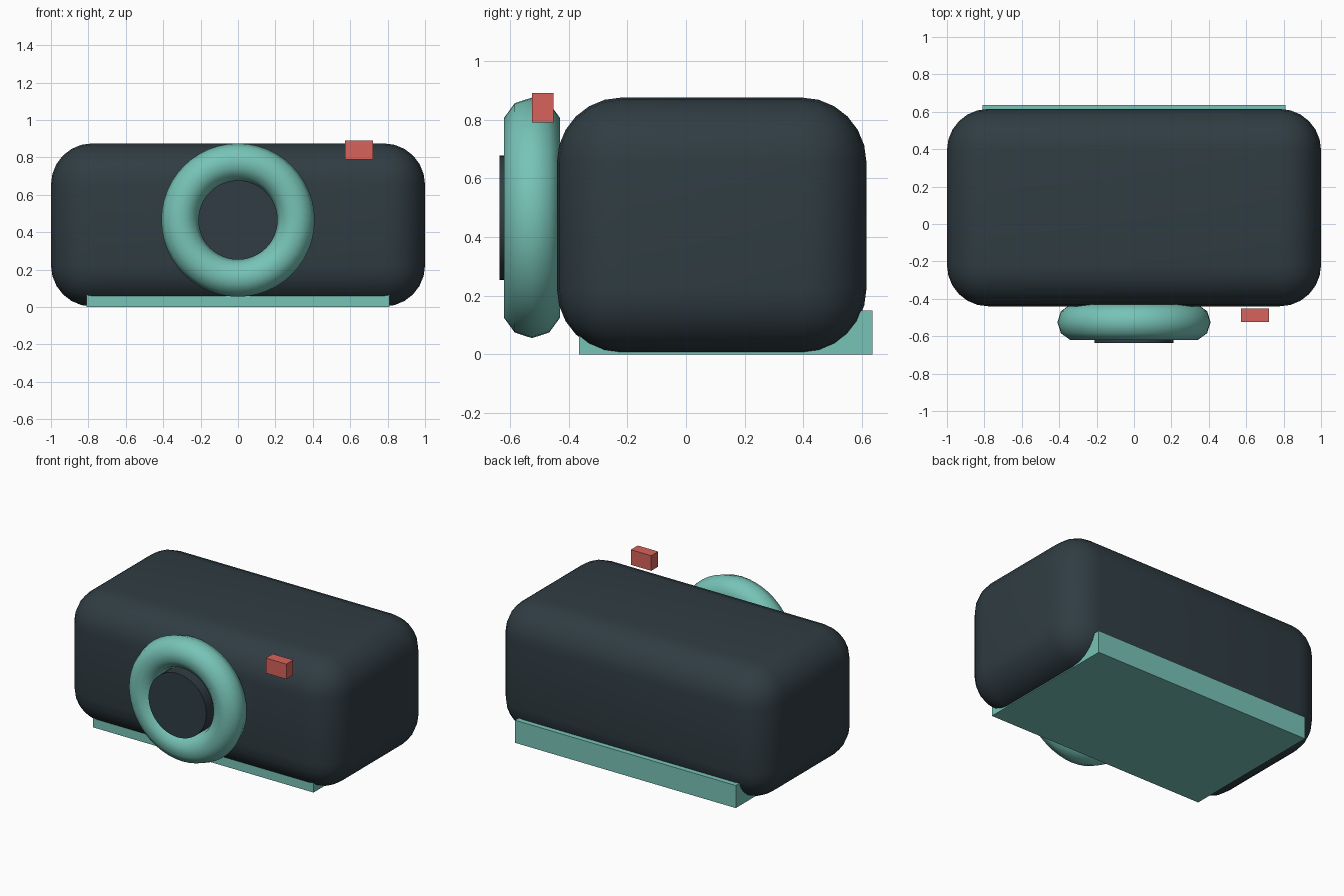
import bpy, math

if "Cube" in bpy.data.objects:
    bpy.data.objects.remove(bpy.data.objects["Cube"], do_unlink=True)


def material(name, rgb):
    m = bpy.data.materials.new(name)
    m.use_nodes = True
    colour = (*rgb, 1)
    m.diffuse_color = colour
    m.node_tree.nodes["Principled BSDF"].inputs["Base Color"].default_value = colour
    return m


charcoal = material("charcoal", (0.029, 0.046, 0.056))
teal = material("teal", (0.185, 0.55, 0.475))
coral = material("coral red", (0.68, 0.125, 0.105))


def finish(name, mat):
    ob = bpy.context.object
    ob.name = name
    ob.data.materials.append(mat)
    return ob


def box(name, mat, low, high):
    centre = [(a + b) / 2 for a, b in zip(low, high)]
    bpy.ops.mesh.primitive_cube_add(size=1, location=centre)
    ob = finish(name, mat)
    ob.scale = [b - a for a, b in zip(low, high)]
    bpy.ops.object.transform_apply(location=False, rotation=False, scale=True)
    return ob


# Rounded main body
body = box("body", charcoal, (-1, -0.44, 0.003), (1, 0.615, 0.875))
bevel = body.modifiers.new("rounded edges", "BEVEL")
bevel.width = 0.22
bevel.segments = 6
bpy.ops.object.modifier_apply(modifier=bevel.name)
bpy.ops.object.shade_smooth_by_angle(angle=math.radians(40))

# Base plate under the body, reaching slightly past the back
box("base_plate", teal, (-0.81, -0.365, 0), (0.81, 0.635, 0.15))

# Lens ring and the barrel filling it
facing = (math.pi / 2, 0, 0)
bpy.ops.mesh.primitive_torus_add(major_radius=0.31, minor_radius=0.1, major_segments=48,
                                 minor_segments=10, location=(0, -0.525, 0.465), rotation=facing)
finish("lens_ring", teal)
bpy.ops.object.shade_smooth()

bpy.ops.mesh.primitive_cylinder_add(radius=0.212, depth=0.215, vertices=48,
                                    location=(0, -0.5275, 0.465), rotation=facing)
finish("lens_barrel", charcoal)
bpy.ops.object.shade_smooth_by_angle(angle=math.radians(30))

# Shutter button at the front
box("shutter_button", coral, (0.572, -0.525, 0.79), (0.722, -0.452, 0.89))
